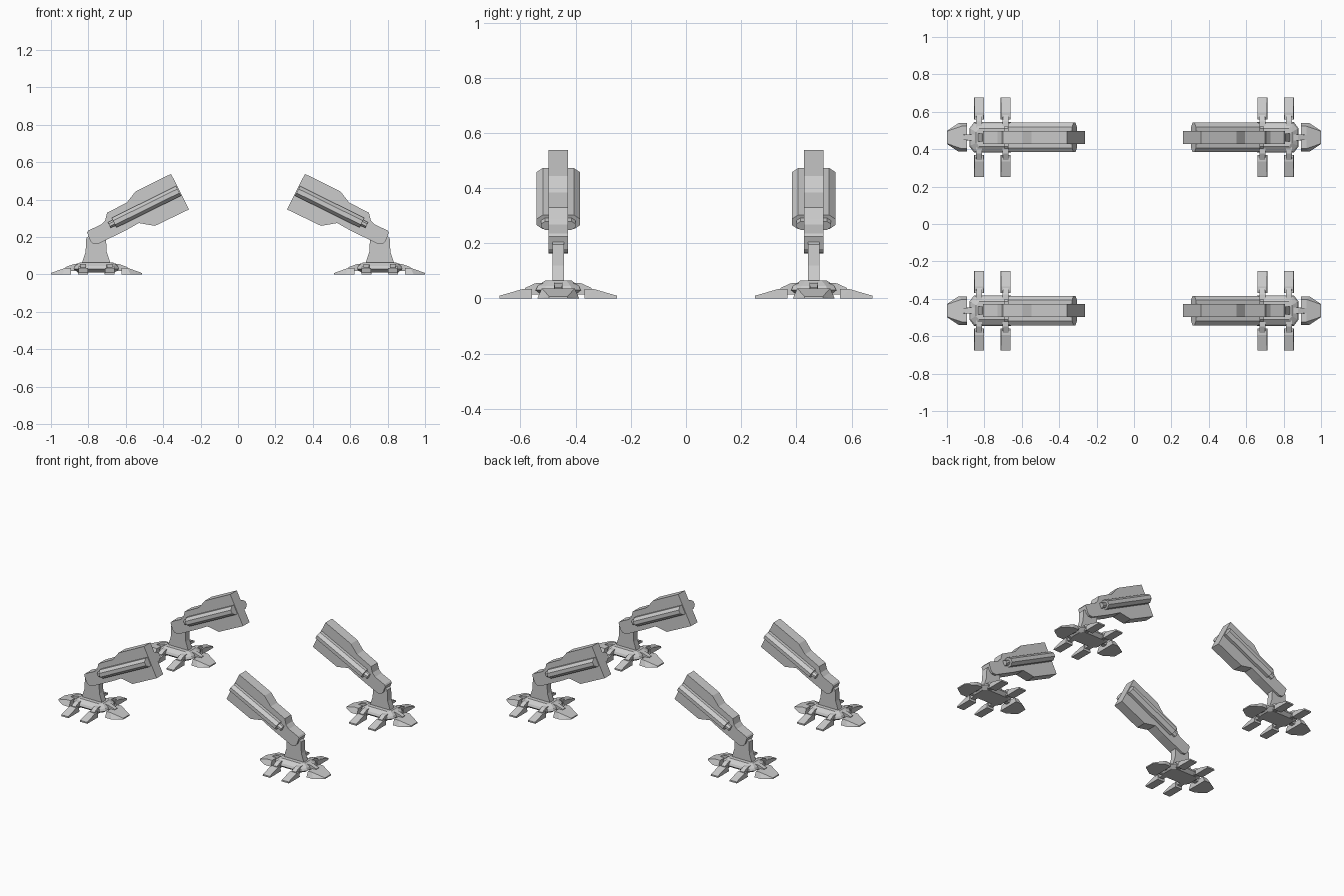
import bpy, bmesh
from math import sin, cos, pi, radians
from mathutils import Vector

if "Cube" in bpy.data.objects:
    bpy.data.objects.remove(bpy.data.objects["Cube"])

CX, CY = 0.757, 0.463   # ankle position of the modelled leg


def finish(name, bm):
    """Make the object and mirror it to all four legs."""
    bmesh.ops.recalc_face_normals(bm, faces=bm.faces)
    me = bpy.data.meshes.new(name)
    bm.to_mesh(me)
    bm.free()
    ob = bpy.data.objects.new(name, me)
    bpy.context.collection.objects.link(ob)
    m = ob.modifiers.new("four_legs", 'MIRROR')
    m.use_axis = (True, True, False)
    m.use_mirror_merge = False
    return ob


def hull(name, pts):
    bm = bmesh.new()
    for p in pts:
        bm.verts.new(p)
    bmesh.ops.convex_hull(bm, input=bm.verts[:])
    bmesh.ops.dissolve_limit(bm, angle_limit=0.02, verts=bm.verts[:], edges=bm.edges[:])
    return finish(name, bm)


def plate(name, profile, half):
    """Side profile in x, z given a thickness in y."""
    bm = bmesh.new()
    f = bm.faces.new([bm.verts.new((x, CY - half, z)) for x, z in profile])
    r = bmesh.ops.extrude_face_region(bm, geom=[f])
    vs = [g for g in r['geom'] if isinstance(g, bmesh.types.BMVert)]
    bmesh.ops.translate(bm, verts=vs, vec=(0, 2 * half, 0))
    return finish(name, bm)


def radial(name, ox, angle, pts):
    """Hull of points (outward, +-sideways, z) turned around the ankle."""
    a = radians(angle)
    out = []
    for u, v, z in pts:
        for s in (v, -v):
            out.append((ox + u * cos(a) - s * sin(a), CY + u * sin(a) + s * cos(a), z))
    return hull(name, out)


def tube(name, p0, p1, cy, ry, rn, sides=8):
    """Faceted tube along an axis in the x, z plane."""
    d = Vector((p1[0] - p0[0], 0, p1[1] - p0[1])).normalized()
    n = Vector((-d.z, 0, d.x))
    pts = []
    for p in (p0, p1):
        for i in range(sides):
            t = 2 * pi * (i + 0.5) / sides
            k = 1 / cos(pi / sides)
            pts.append(Vector((p[0], cy, p[1])) + n * rn * k * sin(t)
                       + Vector((0, ry * k * cos(t), 0)))
    return hull(name, pts)


# Foot hub: chamfered low block
hub = []
for z, hx, hy in ((0.012, 0.10, 0.06), (0.03, 0.122, 0.082), (0.045, 0.115, 0.075), (0.065, 0.088, 0.048)):
    for sx in (-1, 1):
        for sy in (-1, 1):
            hub += [(CX + sx * hx, CY + sy * hy * 0.6, z), (CX + sx * hx * 0.8, CY + sy * hy, z)]
hull("foot_hub", hub)

# Wide end toes with their links
for i, ang in enumerate((0, 180)):
    radial(f"end_toe_{i}", CX, ang, [
        (0.135, 0.076, 0), (0.182, 0.076, 0), (0.243, 0.035, 0),
        (0.135, 0.06, 0.036), (0.165, 0.06, 0.036), (0.243, 0.033, 0.008)])
    radial(f"end_toe_link_{i}", CX, ang, [
        (0.06, 0.016, 0.02), (0.165, 0.014, 0.02), (0.06, 0.016, 0.062),
        (0.12, 0.016, 0.056), (0.165, 0.013, 0.04)])

# Narrow side toes with their links
for i, dx in enumerate((-0.071, 0.071)):
    for j, ang in enumerate((90, -90)):
        radial(f"side_toe_{i}{j}", CX + dx, ang, [
            (0.095, 0.027, 0), (0.213, 0.027, 0), (0.095, 0.024, 0.034),
            (0.13, 0.025, 0.034), (0.213, 0.026, 0.01)])
        radial(f"side_toe_link_{i}{j}", CX + dx, ang, [
            (0.03, 0.016, 0.015), (0.12, 0.016, 0.015), (0.03, 0.016, 0.058),
            (0.085, 0.016, 0.055), (0.12, 0.015, 0.038)])

# Ankle post
plate("ankle_post", [(0.835, 0.05), (0.833, 0.066), (0.815, 0.12), (0.811, 0.195), (0.795, 0.207),
                     (0.72, 0.207), (0.706, 0.195), (0.702, 0.12), (0.684, 0.066), (0.682, 0.05)], 0.021)

# Leg beam
plate("leg_beam", [(0.807, 0.225), (0.80, 0.235), (0.73, 0.268), (0.71, 0.29), (0.70, 0.33),
                   (0.594, 0.385), (0.548, 0.444), (0.358, 0.538), (0.262, 0.348),
                   (0.444, 0.260), (0.545, 0.283), (0.749, 0.163), (0.775, 0.165), (0.79, 0.18)][:10]
      + [(0.53, 0.275), (0.60, 0.236), (0.749, 0.163), (0.775, 0.165), (0.79, 0.18)], 0.035)

# Side pods with small plugs at the lower end
for i, s in enumerate((-1, 1)):
    tube(f"side_pod_{i}", (0.662, 0.277), (0.318, 0.447), CY + s * 0.04, 0.039, 0.029)
    tube(f"side_pod_plug_{i}", (0.688, 0.264), (0.655, 0.280), CY + s * 0.038, 0.024, 0.017)
